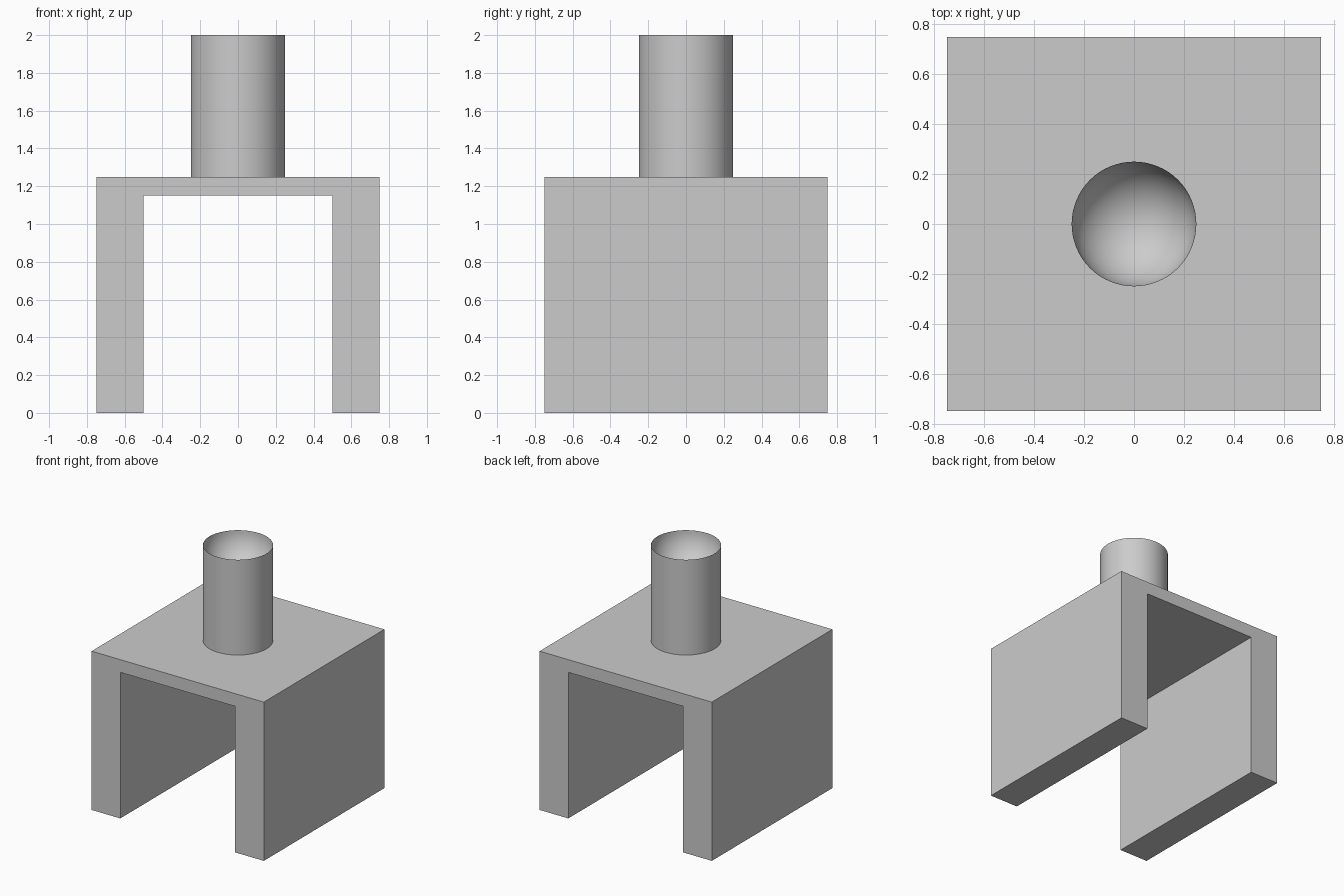
import bpy, bmesh
from math import sin, cos, pi, radians

cube = bpy.data.objects.get("Cube")
if cube:
    bpy.data.objects.remove(cube, do_unlink=True)

grey = bpy.data.materials.new("light_grey")
grey.use_nodes = True
colour = (0.6, 0.6, 0.6, 1)
grey.diffuse_color = colour
grey.node_tree.nodes["Principled BSDF"].inputs["Base Color"].default_value = colour


def add_object(name, bm):
    bmesh.ops.recalc_face_normals(bm, faces=bm.faces[:])
    mesh = bpy.data.meshes.new(name)
    bm.to_mesh(mesh)
    bm.free()
    mesh.materials.append(grey)
    obj = bpy.data.objects.new(name, mesh)
    bpy.context.collection.objects.link(obj)
    return obj


# Bracket: an upside-down U profile extruded front to back
HALF, INNER, TOP, UNDER = 0.75, 0.5, 1.25, 1.15
half_profile = [(INNER, UNDER), (INNER, 0), (HALF, 0), (HALF, TOP)]
profile = half_profile + [(-x, z) for x, z in reversed(half_profile)]
bm = bmesh.new()
face = bm.faces.new([bm.verts.new((x, -HALF, z)) for x, z in profile])
extruded = bmesh.ops.extrude_face_region(bm, geom=[face], use_keep_orig=True)
moved = [g for g in extruded["geom"] if isinstance(g, bmesh.types.BMVert)]
bmesh.ops.translate(bm, verts=moved, vec=(0, 2 * HALF, 0))
add_object("bracket", bm)

# Post: a turned cylinder with a hemispherical socket in its top
RADIUS, HEIGHT, STEPS, SIDES = 0.25, 2.0, 16, 64
outline = [(0, TOP), (RADIUS, TOP)]
for i in range(STEPS + 1):
    a = pi / 2 * i / STEPS
    outline.append((RADIUS * cos(a), HEIGHT - RADIUS * sin(a)))
bm = bmesh.new()
points = [bm.verts.new((r, 0, z)) for r, z in outline]
edges = [bm.edges.new(pair) for pair in zip(points, points[1:])]
bmesh.ops.spin(bm, geom=points + edges, cent=(0, 0, 0), axis=(0, 0, 1),
               angle=2 * pi, steps=SIDES)
bmesh.ops.remove_doubles(bm, verts=bm.verts[:], dist=0.0001)
post = add_object("socket_post", bm)

bpy.ops.object.select_all(action="DESELECT")
post.select_set(True)
bpy.context.view_layer.objects.active = post
bpy.ops.object.shade_smooth_by_angle(angle=radians(40))
